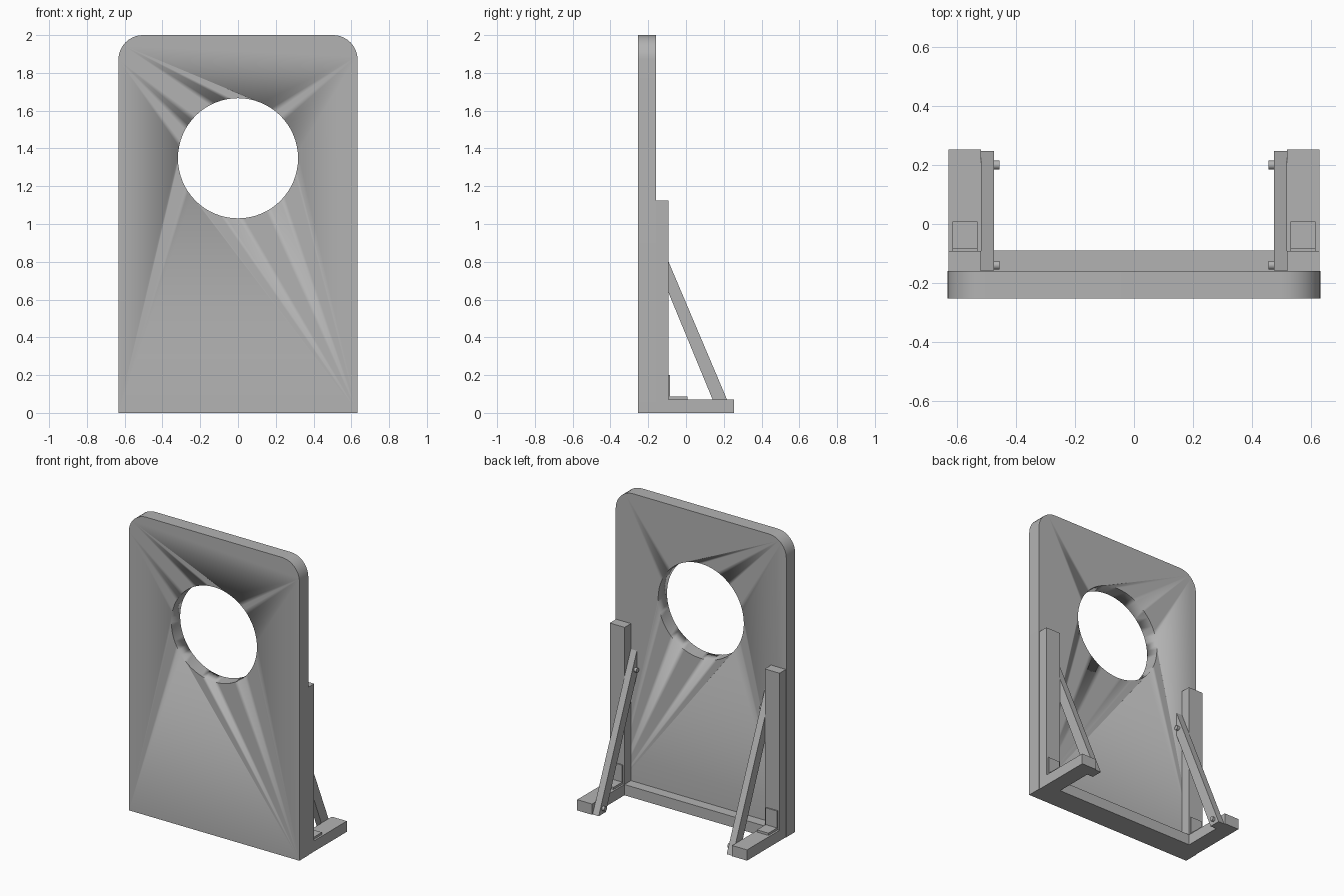
import bpy, bmesh, math
from mathutils import Matrix

if "Cube" in bpy.data.objects:
    bpy.data.objects.remove(bpy.data.objects["Cube"])

grey = bpy.data.materials.new("plain_grey")
grey.diffuse_color = (0.45, 0.45, 0.45, 1)
grey.use_nodes = True
grey.node_tree.nodes["Principled BSDF"].inputs["Base Color"].default_value = grey.diffuse_color


def finish(name, bm, smooth=False):
    bmesh.ops.recalc_face_normals(bm, faces=bm.faces)
    me = bpy.data.meshes.new(name)
    bm.to_mesh(me)
    bm.free()
    me.materials.append(grey)
    ob = bpy.data.objects.new(name, me)
    bpy.context.collection.objects.link(ob)
    if smooth:
        bpy.ops.object.select_all(action='DESELECT')
        ob.select_set(True)
        bpy.context.view_layer.objects.active = ob
        bpy.ops.object.shade_smooth_by_angle(angle=math.radians(30))
    return ob


def prism(name, pts, to3d, depth, smooth=False):
    """Extrude a flat outline along the depth vector."""
    bm = bmesh.new()
    face = bm.faces.new([bm.verts.new(to3d(*p)) for p in pts])
    ext = bmesh.ops.extrude_face_region(bm, geom=[face])
    verts = [v for v in ext["geom"] if isinstance(v, bmesh.types.BMVert)]
    bmesh.ops.translate(bm, verts=verts, vec=depth)
    return finish(name, bm, smooth)


def box(name, x, y, z):
    pts = [(x[0], z[0]), (x[1], z[0]), (x[1], z[1]), (x[0], z[1])]
    return prism(name, pts, lambda a, b: (a, y[0], b), (0, y[1] - y[0], 0))


def cylinder(name, centre, radius, length, axis, segments):
    bm = bmesh.new()
    rot = Matrix.Rotation(math.pi / 2, 4, axis)
    bmesh.ops.create_cone(bm, cap_ends=True, segments=segments, radius1=radius,
                          radius2=radius, depth=length,
                          matrix=Matrix.Translation(centre) @ rot)
    return finish(name, bm, True)


# Front board with rounded top corners
W, R, STEPS = 0.633, 0.13, 10
outline = [(-W, 0), (W, 0)]
for cx, start in ((W - R, 0), (R - W, 90)):
    for i in range(STEPS + 1):
        a = math.radians(start + 90 * i / STEPS)
        outline.append((cx + R * math.cos(a), 2 - R + R * math.sin(a)))
board = prism("board", outline, lambda a, b: (a, -0.253, b), (0, 0.094, 0), True)

# Round hole through the board
cutter = cylinder("hole_cutter", (0, -0.2, 1.348), 0.318, 0.4, 'X', 64)
cutter.hide_render = True
cutter.hide_viewport = True
cut = board.modifiers.new("hole", 'BOOLEAN')
cut.operation = 'DIFFERENCE'
cut.solver = 'EXACT'
cut.object = cutter

# Rail along the bottom of the board
box("bottom_rail", (-0.52, 0.52), (-0.159, -0.09), (0, 0.072))

# Stand parts on both sides
for side, s in (("left", -1), ("right", 1)):
    def span(a, b):
        return tuple(sorted((s * a, s * b)))

    box(side + "_upright", span(0.52, 0.63), (-0.159, -0.092), (0.072, 1.125))
    box(side + "_foot", span(0.52, 0.63), (-0.159, 0.253), (0, 0.072))
    # Diagonal brace, cut flush with the board and the floor
    prism(side + "_brace",
          [(-0.158, 0.955), (-0.158, 0.795), (0.17, 0), (0.247, 0)],
          lambda a, b: (s * 0.475, a, b), (s * 0.045, 0, 0))
    # Angle bracket in the inner corner
    box(side + "_bracket_base", span(0.532, 0.617), (-0.092, 0.008), (0.072, 0.087))
    box(side + "_bracket_back", span(0.532, 0.617), (-0.092, -0.084), (0.087, 0.2))
    # Bolts through the brace ends
    for end, y, z in (("lower", 0.2, 0.035), ("upper", -0.14, 0.835)):
        cylinder(f"{side}_{end}_bolt", (s * 0.475, y, z), 0.015, 0.036, 'Y', 16)
